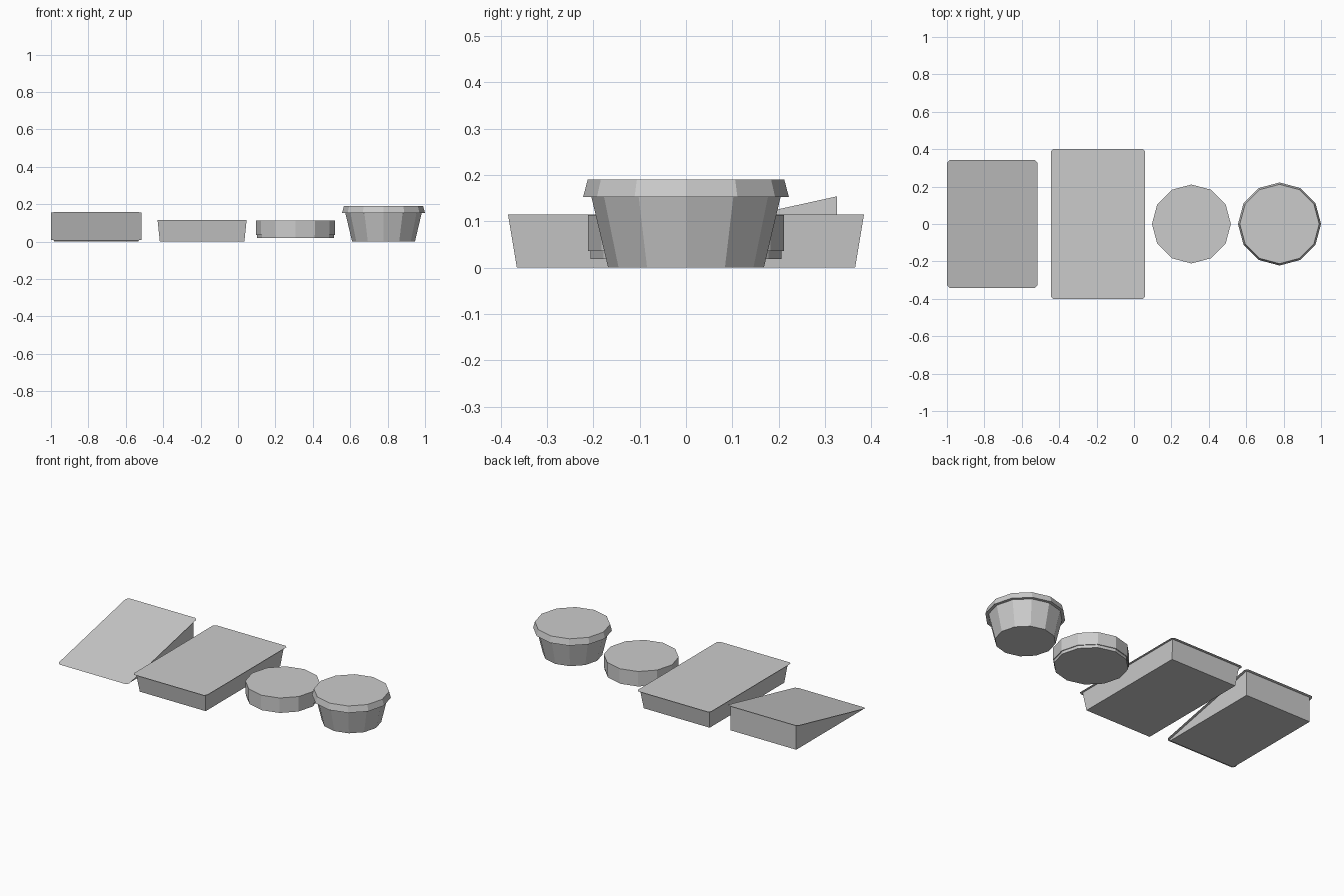
import bpy
import math

cube = bpy.data.objects.get("Cube")
if cube:
    bpy.data.objects.remove(cube, do_unlink=True)

# One flat colour for every container
grey = bpy.data.materials.new("light_grey")
grey.use_nodes = True
colour = (0.6, 0.6, 0.6, 1)
grey.diffuse_color = colour
grey.node_tree.nodes["Principled BSDF"].inputs["Base Color"].default_value = colour


def make(name, verts, faces, x):
    mesh = bpy.data.meshes.new(name)
    mesh.from_pydata(verts, [], faces)
    mesh.materials.append(grey)
    obj = bpy.data.objects.new(name, mesh)
    obj.location.x = x
    bpy.context.collection.objects.link(obj)
    return obj


def rect(hx, hy, height):
    """Rectangle corners, with z given by a function of y."""
    return [(sx * hx, sy * hy, height(sy * hy))
            for sx, sy in ((-1, -1), (1, -1), (1, 1), (-1, 1))]


def loft(name, rings, x, cap_top=True):
    """Join equal rings of points from the bottom up."""
    n = len(rings[0])
    faces = [tuple(reversed(range(n)))]
    for r in range(len(rings) - 1):
        for i in range(n):
            a, b = r * n + i, r * n + (i + 1) % n
            faces.append((a, b, b + n, a + n))
    if cap_top:
        faces.append(tuple(range((len(rings) - 1) * n, len(rings) * n)))
    return make(name, [v for ring in rings for v in ring], faces, x)


def lathe(name, profile, x, sides=12):
    rings = [[(r * math.cos(i * math.tau / sides), r * math.sin(i * math.tau / sides), z)
              for i in range(sides)] for r, z in profile]
    return loft(name, rings, x)


def sheet_lid(name, hx, hy, height, x, cut=0.014):
    """Thin sheet with clipped corners that overhangs its tray."""
    outline = []
    for sx, sy in ((-1, -1), (1, -1), (1, 1), (-1, 1)):
        ends = [(sx * hx, sy * (hy - cut)), (sx * (hx - cut), sy * hy)]
        outline += ends if sx == sy else ends[::-1]
    return make(name, [(px, py, height(py)) for px, py in outline],
                [tuple(range(len(outline)))], x)


def ground(y):
    return 0.0


def slope(y):
    return 0.082 + 0.22 * y


def flat(y):
    return 0.115


# Wedge tray and its sloping lid
loft("wedge_tray", [rect(0.226, 0.326, ground), rect(0.226, 0.326, slope)], -0.758, False)
sheet_lid("wedge_lid", 0.242, 0.341, slope, -0.758)

# Tapered rectangular tray and its flat lid
loft("rectangular_tray", [rect(0.226, 0.365, ground), rect(0.238, 0.384, flat)], -0.192, False)
sheet_lid("rectangular_lid", 0.252, 0.402, flat, -0.192)

# Shallow round tub: stepped base under a wider cap
lathe("round_tub", [(0.206, 0.018), (0.206, 0.036), (0.211, 0.036), (0.211, 0.113)], 0.307)

# Tapered cup and its flared lid
lathe("cup", [(0.168, 0), (0.204, 0.152)], 0.778)
lathe("cup_lid", [(0.222, 0.152), (0.212, 0.19)], 0.778)
